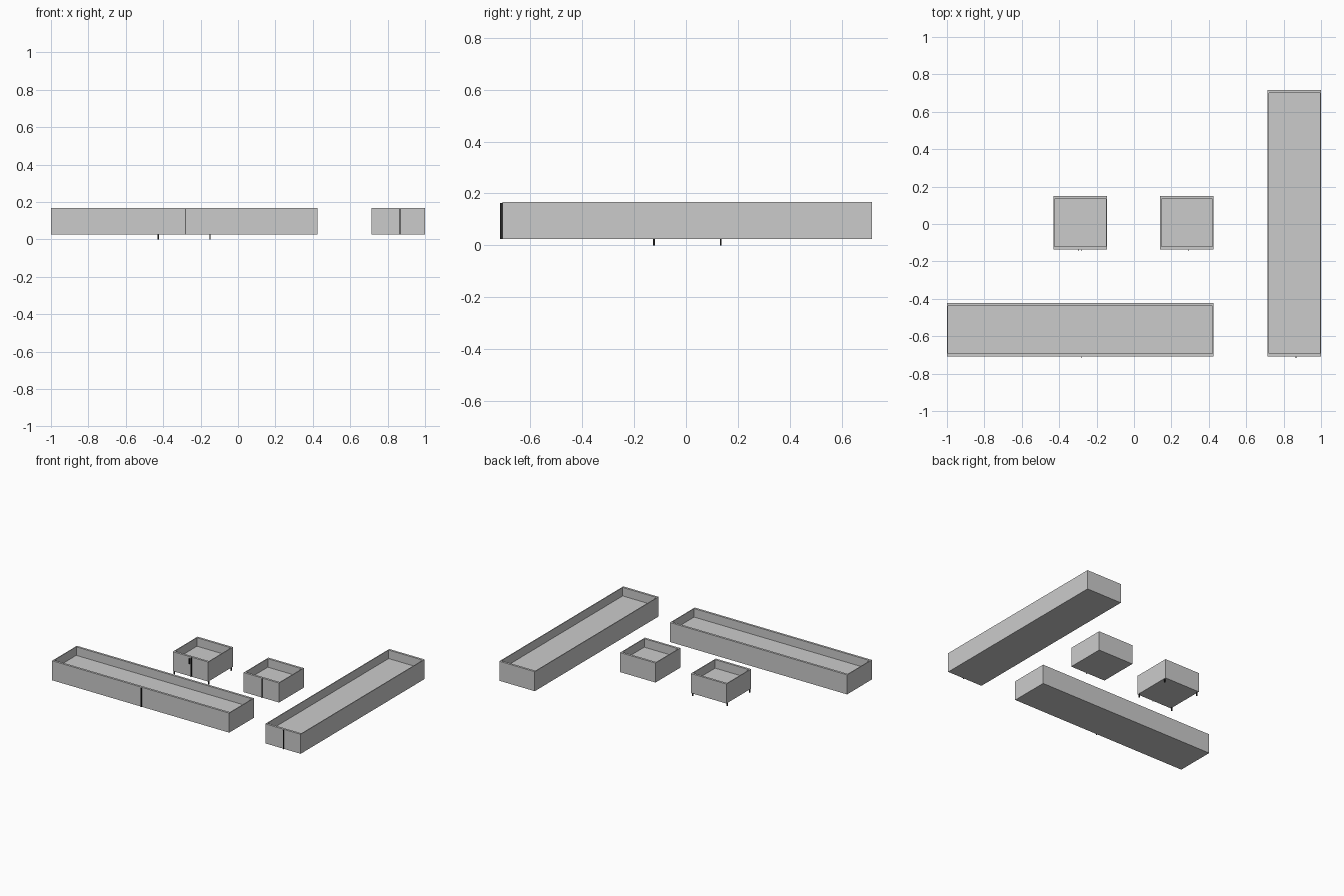
import bpy, bmesh
from mathutils import Vector

if "Cube" in bpy.data.objects:
    bpy.data.objects.remove(bpy.data.objects["Cube"])

Z0, Z1, FLOOR = 0.025, 0.167, 0.105   # underside, rim, tray floor
SIDE, END = 0.006, 0.016              # wall thicknesses
M = 0.285                             # planning module


def finish(name, bm):
    bmesh.ops.recalc_face_normals(bm, faces=bm.faces)
    me = bpy.data.meshes.new(name)
    bm.to_mesh(me)
    bm.free()
    ob = bpy.data.objects.new(name, me)
    bpy.context.collection.objects.link(ob)
    return ob


def add_box(bm, lo, hi):
    verts = bmesh.ops.create_cube(bm, size=1)["verts"]
    for v in verts:
        v.co = Vector([lo[i] + (v.co[i] + 0.5) * (hi[i] - lo[i]) for i in range(3)])


def dark(ob):
    ob.data.materials.append(black)
    return ob


def tray(name, x0, y0, w, d):
    # open-topped cabinet: inset the rim, then sink the floor
    bm = bmesh.new()
    add_box(bm, (x0, y0, Z0), (x0 + w, y0 + d, Z1))
    top = max(bm.faces, key=lambda f: f.calc_center_median().z)
    inner = bmesh.ops.extrude_discrete_faces(bm, faces=[top])["faces"][0]
    c = inner.calc_center_median()
    for v in inner.verts:
        v.co.x += SIDE if v.co.x < c.x else -SIDE
        v.co.y += END if v.co.y < c.y else -END
    floor = bmesh.ops.extrude_discrete_faces(bm, faces=[inner])["faces"][0]
    for v in floor.verts:
        v.co.z = FLOOR
    return finish(name, bm)


def handle(name, x, y0, z0, z1):
    bm = bmesh.new()
    add_box(bm, (x - 0.002, y0 - 0.009, z0), (x + 0.002, y0, z1))
    return dark(finish(name, bm))


black = bpy.data.materials.new("black")
black.diffuse_color = (0.02, 0.02, 0.02, 1)
black.use_nodes = True
black.node_tree.nodes["Principled BSDF"].inputs["Base Color"].default_value = black.diffuse_color

# four cabinets, each with a full-height handle strip on its front
cabinets = [
    ("left_small_cabinet", -0.43, -0.135, M, M),
    ("right_small_cabinet", 0.14, -0.135, M, M),
    ("wide_cabinet", -1.0, -0.708, 5 * M, M),
    ("deep_cabinet", 0.715, -0.708, M, 5 * M),
]
for name, x, y, w, d in cabinets:
    tray(name, x, y, w, d)
    handle(name + "_handle", x + w / 2 + 0.008, y, Z0, 0.163)

# short second handle on the left small cabinet
handle("short_handle", -0.2955, -0.135, 0.115, 0.155)

# four thin feet under the left small cabinet
bm = bmesh.new()
for x in (-0.426, -0.150):
    for y in (-0.123, 0.134):
        add_box(bm, (x - 0.0035, y - 0.0035, 0), (x + 0.0035, y + 0.0035, Z0))
dark(finish("feet", bm))
